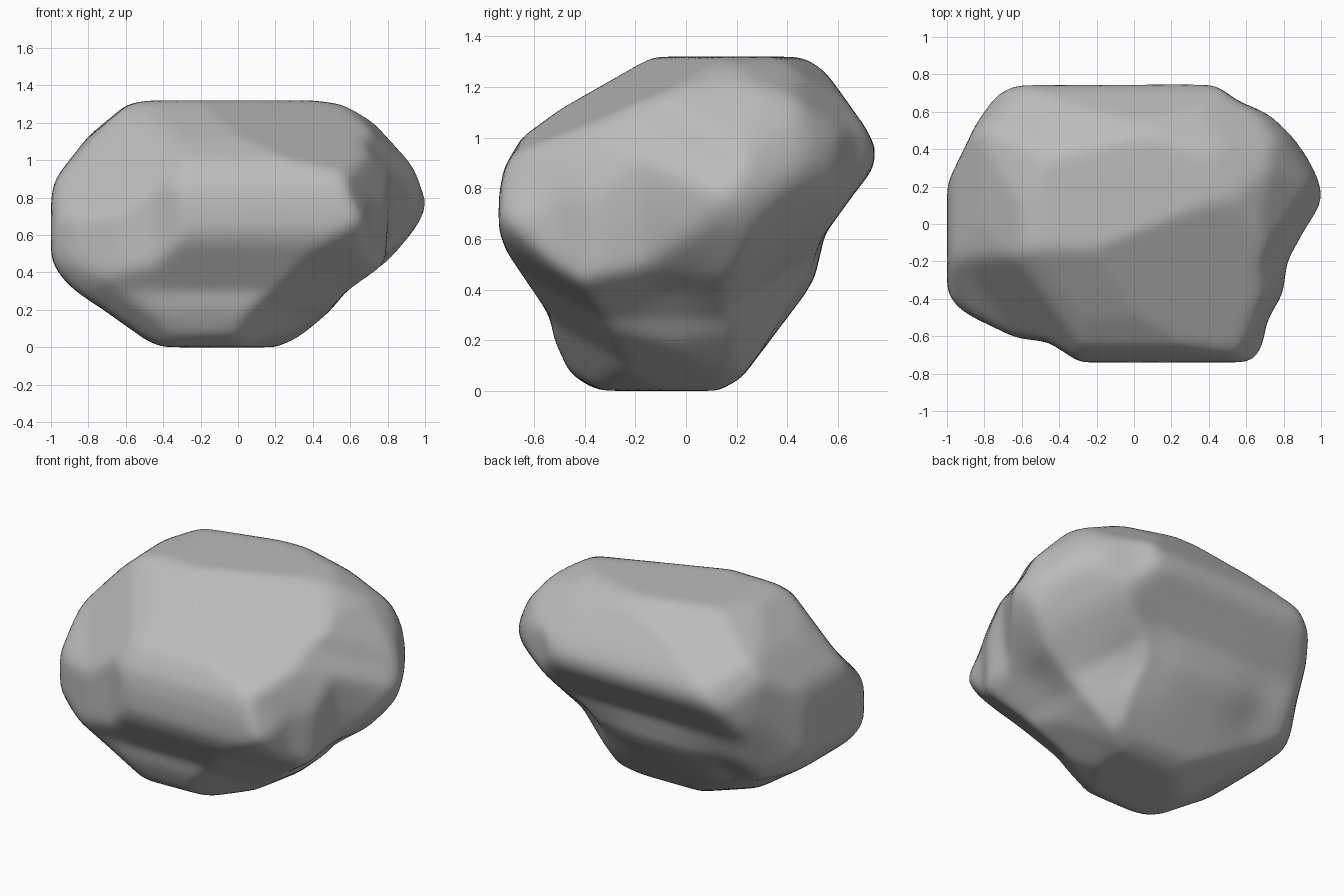
import bpy
import bmesh
import math
from mathutils import Vector

# Remove the default cube
default_cube = bpy.data.objects.get("Cube")
if default_cube:
    bpy.data.objects.remove(default_cube, do_unlink=True)

CENTRE = Vector((0, 0, 0.66))
AZIMUTH = math.radians(35)
TILT = math.radians(25)


def carving_axes(azimuth, tilt):
    """Return the across and up axes of a plane turned about z and tilted."""
    across = Vector((math.cos(azimuth), math.sin(azimuth), 0))
    inward = Vector((-math.sin(azimuth), math.cos(azimuth), 0))
    up = Vector((0, 0, math.cos(tilt))) + inward * math.sin(tilt)
    return across, up


def cross(a, b):
    return a.x * b.y - a.y * b.x


def reach(profile, direction):
    """Distance from the middle of a profile to its edge along a direction."""
    best = math.inf
    for start, end in zip(profile, profile[1:] + profile[:1]):
        edge = end - start
        slope = cross(direction, edge)
        if abs(slope) < 1e-9:
            continue
        distance = cross(start, edge) / slope
        along = cross(start, direction) / slope
        if distance > 0 and -1e-6 <= along <= 1 + 1e-6:
            best = min(best, distance)
    return best


# Carving profiles, in hundredths, around the middle of the rock
front_profile = [(-40, -66), (-48, -63), (-72, -46), (-87, -36), (-95, -28),
                 (-100, -19), (-100, 14), (-98, 24), (-80, 47), (-60, 64),
                 (-48, 66), (40, 66), (56, 64), (82, 49), (102, 32), (102, 13),
                 (99, 4), (94, -4), (81, -21), (57, -38), (47, -50), (30, -62),
                 (20, -66)]
side_profile = [(-37, -66), (-46, -59), (-52, -46), (-54, -36), (-71, -11),
                (-74, -3), (-74, 11), (-72, 22), (-65, 34), (-50, 45),
                (-20, 63), (-12, 66), (48, 66), (56, 59), (71, 38), (75, 30),
                (74, 21), (68, 14), (55, -4), (51, -21), (47, -28), (22, -61),
                (13, -66)]
plan_profile = [(-100, -37), (-95, -44), (-88, -49), (-63, -61), (-46, -63),
                (-29, -74), (64, -74), (68, -70), (71, -52), (80, -37),
                (82, -20), (92, -2), (102, 13), (99, 23), (90, 42), (72, 59),
                (55, 66), (46, 73), (40, 75), (-63, 75), (-74, 70), (-83, 57),
                (-91, 40), (-100, 22)]
front_corner_profile = [(-21, 83), (-43, 76), (-66, 61), (-92, 38), (-103, 10),
                        (-103, -10), (-92, -28), (-76, -42), (-54, -62),
                        (-17, -72), (10, -68), (35, -58), (53, -46), (75, -35),
                        (91, -18), (98, 5), (96, 24), (88, 40), (65, 58),
                        (39, 72), (11, 80)]
back_corner_profile = [(-53, 67), (-75, 58), (-91, 42), (-97, 27), (-96, 18),
                       (-82, -1), (-60, -21), (-48, -41), (-39, -53),
                       (-26, -59), (9, -69), (41, -67), (68, -57), (95, -41),
                       (103, -30), (103, -3), (87, 11), (61, 46), (52, 51),
                       (26, 59)]
underside_profile = [(-13, 82), (-43, 77), (-65, 58), (-70, 47), (-79, 37),
                     (-85, 21), (-88, 9), (-96, -8), (-86, -18), (-65, -32),
                     (-42, -50), (-24, -70), (5, -83), (34, -77), (68, -58),
                     (90, -45), (95, -29), (100, 9), (100, 27), (94, 40),
                     (64, 58), (23, 78)]

# Pair every profile with the plane it is carved in
carvings = []
for outline, axes in (
    (front_profile, carving_axes(0, 0)),
    (side_profile, carving_axes(math.pi / 2, 0)),
    (plan_profile, carving_axes(0, math.pi / 2)),
    (front_corner_profile, carving_axes(AZIMUTH, TILT)),
    (back_corner_profile, carving_axes(AZIMUTH + math.pi, TILT)),
    (underside_profile, carving_axes(math.pi - AZIMUTH, -TILT)),
):
    points = [Vector(point) / 100 for point in outline]
    carvings.append((points, *axes))

# Shallow dents in the right flank, lower back and left end of the back ledge:
# place, radius, depth
dents = [
    (Vector((0.75, -0.1, 0.43)), 0.22, 0.05),
    (Vector((0.35, 0.47, 0.38)), 0.2, 0.04),
    (Vector((-0.68, 0.42, 0.38)), 0.25, 0.07),
]

# Rock body: a ball cut back to the tightest profile in each direction
bm = bmesh.new()
bmesh.ops.create_icosphere(bm, subdivisions=6, radius=1)
for vert in bm.verts:
    ray = vert.co.normalized()
    limit = math.inf
    for profile, across, up in carvings:
        flat_ray = Vector((ray.dot(across), ray.dot(up)))
        if flat_ray.length > 0.05:
            limit = min(limit, reach(profile, flat_ray))
    surface = CENTRE + ray * limit
    for place, radius, depth in dents:
        limit -= depth * math.exp(-((surface - place).length / radius) ** 2)
    vert.co = CENTRE + ray * limit

# Wear the edges down
for step in range(4):
    bmesh.ops.smooth_vert(bm, verts=bm.verts, factor=0.5,
                          use_axis_x=True, use_axis_y=True, use_axis_z=True)

mesh = bpy.data.meshes.new("rock")
bm.to_mesh(mesh)
bm.free()
rock = bpy.data.objects.new("rock", mesh)
bpy.context.collection.objects.link(rock)

# Plain grey stone
GREY = (0.5, 0.5, 0.5, 1)
stone = bpy.data.materials.new("grey stone")
stone.use_nodes = True
stone.diffuse_color = GREY
stone.node_tree.nodes["Principled BSDF"].inputs["Base Color"].default_value = GREY
mesh.materials.append(stone)

for polygon in mesh.polygons:
    polygon.use_smooth = True
